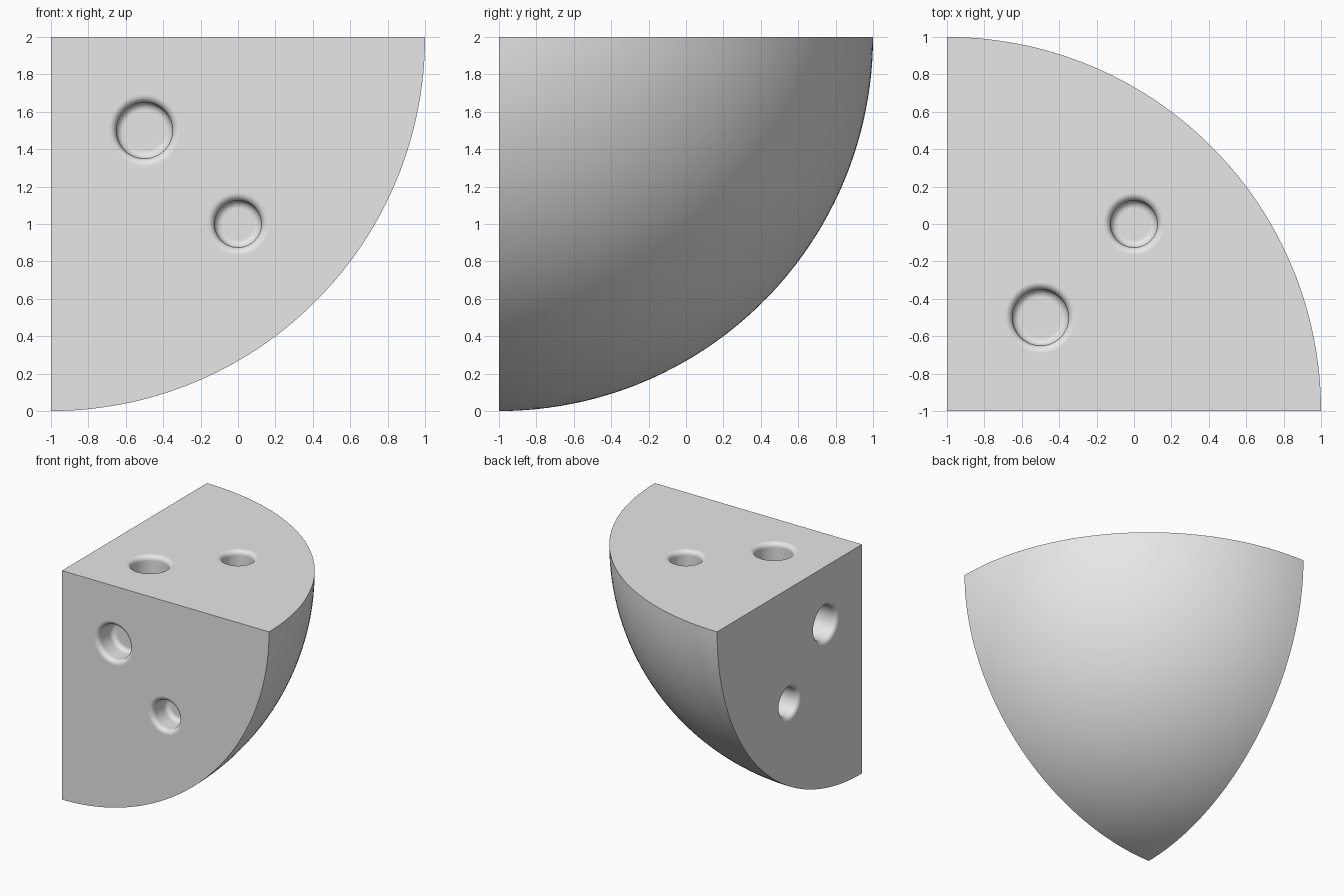
import bpy, bmesh
from math import sin, cos, pi, radians
from mathutils import Vector, Matrix

cube = bpy.data.objects.get("Cube")
if cube:
    bpy.data.objects.remove(cube, do_unlink=True)

CORNER = Vector((-1, -1, 2))
DEPTH, LIP, FILLET = 0.2, 0.04, 0.04

grey = bpy.data.materials.new("light grey")
grey.use_nodes = True
grey.diffuse_color = (0.8, 0.8, 0.8, 1)
grey.node_tree.nodes["Principled BSDF"].inputs["Base Color"].default_value = grey.diffuse_color


def make_object(name, bm):
    bmesh.ops.recalc_face_normals(bm, faces=bm.faces)
    mesh = bpy.data.meshes.new(name)
    bm.to_mesh(mesh)
    bm.free()
    mesh.materials.append(grey)
    obj = bpy.data.objects.new(name, mesh)
    bpy.context.collection.objects.link(obj)
    return obj


# Solid eighth of a ball, cut by three planes through its centre
bm = bmesh.new()
bmesh.ops.create_uvsphere(bm, u_segments=192, v_segments=96, radius=2)
for outward in ((-1, 0, 0), (0, -1, 0), (0, 0, 1)):
    bmesh.ops.bisect_plane(bm, geom=bm.verts[:] + bm.edges[:] + bm.faces[:], dist=1e-4,
                           plane_co=(0, 0, 0), plane_no=outward, clear_outer=True)
    bmesh.ops.holes_fill(bm, edges=[e for e in bm.edges if e.is_boundary], sides=0)
bmesh.ops.translate(bm, verts=bm.verts, vec=CORNER)
body = make_object("ball_octant", bm)


# Round socket shape: flared lip, straight wall, rounded floor
def add_socket(bm, place, radius):
    steps = 8
    arc = [i / steps * pi / 2 for i in range(steps + 1)]
    profile = [(0, -0.05), (radius + LIP, -0.05)]
    profile += [(radius + LIP * (1 - sin(a)), LIP * (1 - cos(a))) for a in arc]
    profile += [(radius - FILLET * (1 - cos(a)), DEPTH - FILLET * (1 - sin(a))) for a in arc]
    profile.append((0, DEPTH))
    verts = [bm.verts.new(place @ Vector((r, 0, z))) for r, z in profile]
    edges = [bm.edges.new(pair) for pair in zip(verts, verts[1:])]
    axis = place.to_3x3() @ Vector((0, 0, 1))
    bmesh.ops.spin(bm, geom=verts + edges, cent=place.translation, axis=axis,
                   angle=2 * pi, steps=64, use_merge=True)


# Two sockets on the diagonal of each flat face
bm = bmesh.new()
for inward in (Vector((1, 0, 0)), Vector((0, 1, 0)), Vector((0, 0, -1))):
    across = Vector((1, 1, -1)) - inward
    turn = inward.to_track_quat('Z', 'Y').to_matrix().to_4x4()
    for offset, radius in ((0.5, 0.15), (1.0, 0.125)):
        add_socket(bm, Matrix.Translation(CORNER + across * offset) @ turn, radius)
bmesh.ops.remove_doubles(bm, verts=bm.verts, dist=1e-5)
cutter = make_object("socket_cutter", bm)
cutter.hide_render = True

# Cut the sockets and shade the curved surfaces smooth
cut = body.modifiers.new("sockets", 'BOOLEAN')
cut.operation = 'DIFFERENCE'
cut.solver = 'EXACT'
cut.object = cutter
bpy.ops.object.select_all(action='DESELECT')
bpy.context.view_layer.objects.active = body
body.select_set(True)
bpy.ops.object.modifier_apply(modifier=cut.name)
bpy.data.objects.remove(cutter, do_unlink=True)
bpy.ops.object.shade_smooth_by_angle(angle=radians(35))
flat = body.modifiers.new("flat_faces", 'WEIGHTED_NORMAL')
flat.keep_sharp = True
